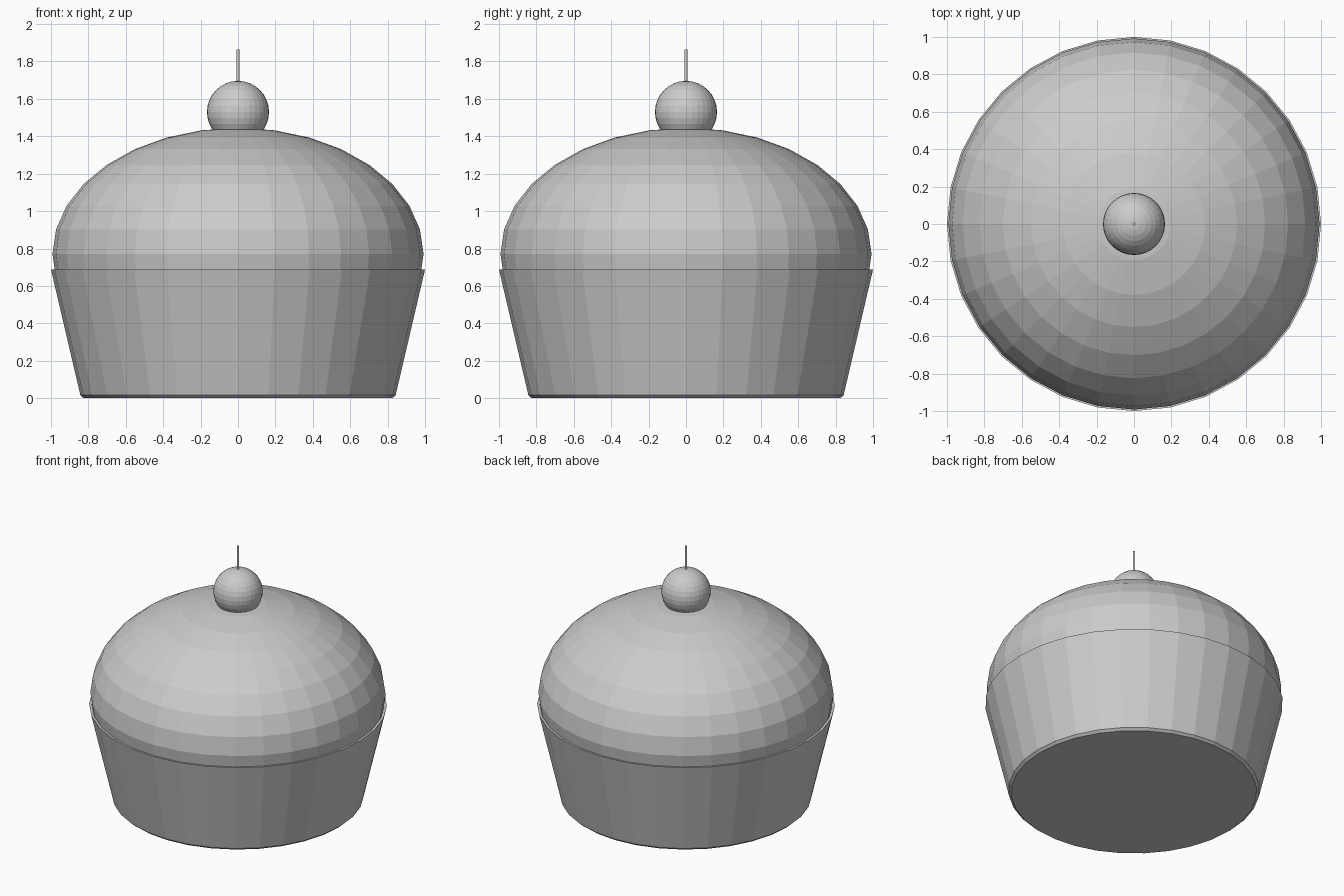
import bpy, bmesh, math
from mathutils import Matrix

if "Cube" in bpy.data.objects:
    bpy.data.objects.remove(bpy.data.objects["Cube"])

SIDES = 32

gray = bpy.data.materials.new("plain_gray")
gray.diffuse_color = (0.6, 0.6, 0.6, 1)
gray.use_nodes = True
gray.node_tree.nodes["Principled BSDF"].inputs["Base Color"].default_value = gray.diffuse_color


def finish(name, bm):
    bmesh.ops.recalc_face_normals(bm, faces=bm.faces)
    mesh = bpy.data.meshes.new(name)
    bm.to_mesh(mesh)
    bm.free()
    mesh.materials.append(gray)
    obj = bpy.data.objects.new(name, mesh)
    bpy.context.collection.objects.link(obj)
    return obj


def lathe(name, profile):
    """Spin (radius, height) points, capping both ends of the profile."""
    bm = bmesh.new()
    rings = [[bm.verts.new((r * math.cos(a), r * math.sin(a), z))
              for a in (2 * math.pi * i / SIDES for i in range(SIDES))]
             for r, z in profile]
    for low, high in zip(rings, rings[1:]):
        for i in range(SIDES):
            j = (i + 1) % SIDES
            bm.faces.new((low[i], low[j], high[j], high[i]))
    bm.faces.new(rings[0])
    bm.faces.new(rings[-1])
    return finish(name, bm)


def ball(name, radius, half_height, z):
    bm = bmesh.new()
    bmesh.ops.create_uvsphere(
        bm, u_segments=SIDES, v_segments=16, radius=1,
        matrix=Matrix.Translation((0, 0, z)) @ Matrix.Diagonal((radius, radius, half_height, 1)))
    return finish(name, bm)


# Thin-walled tapered baking cup
lathe("baking_cup", [(0.825, 0), (0.843, 0.016), (1.0, 0.688),
                     (0.981, 0.685), (0.826, 0.02)])

# Domed cake top, sunk into the cup
ball("cake_dome", 0.992, 0.675, 0.77)

# Cherry and its thin stem
ball("cherry", 0.166, 0.166, 1.53)
lathe("cherry_stem", [(0.008, 1.6), (0.008, 1.865)])
